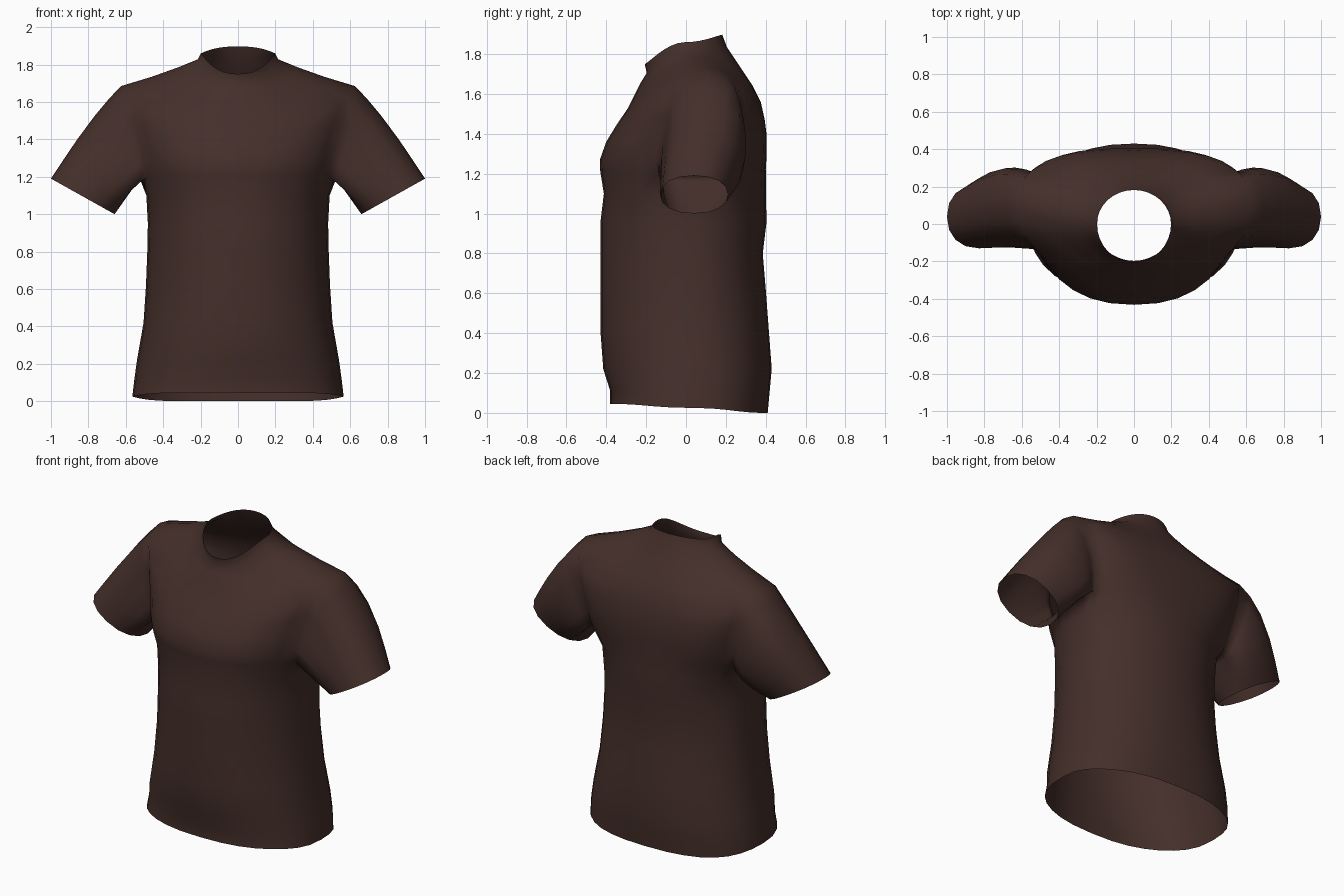
import bpy, bmesh
from math import sin, cos, pi, copysign
from mathutils import Vector

if "Cube" in bpy.data.objects:
    bpy.data.objects.remove(bpy.data.objects["Cube"])

N = 32      # columns around the body
K = 2       # armhole reaches K columns either side of the flank
ROWS = 4    # armhole height in rows

bm = bmesh.new()


def spow(v, p):
    return copysign(abs(v) ** p, v)


def body_ring(hw, yc, yf, yb, zf, zs, zb, nf, nb, power=6):
    """Squarish oval whose height blends from front, flank and back values."""
    ring = []
    for j in range(N):
        c, s = cos(2 * pi * j / N), sin(2 * pi * j / N)
        depth, z_mid, n = (yc - yf, zf, nf) if s < 0 else (yb - yc, zb, nb)
        w = abs(c) ** power
        ring.append(bm.verts.new((hw * spow(c, 2 / n),
                                  yc + depth * spow(s, 2 / n),
                                  zs * w + z_mid * (1 - w))))
    return ring


# Body from hem to below the armpits: height, half width, front y, back y, squareness
lower = [(0.11, .555, -.38, .42, 2.35), (0.22, .54, -.415, .43, 2.25),
         (0.42, .505, -.43, .415, 2.15), (0.62, .492, -.43, .40, 2.05),
         (0.80, .485, -.43, .385, 2.05), (0.95, .482, -.43, .403, 2.05),
         (1.10, .49, -.412, .402, 2.15)]
# Chest, shoulders and collar: half width, centre y, front y, back y,
# front z, flank z, back z, front squareness, back squareness, height blend
upper = [(.525, .08, -.43, .40, 1.21, 1.19, 1.22, 2.25, 2.5, 6),
         (.54, .09, -.432, .405, 1.27, 1.30, 1.30, 2.3, 2.8, 6),
         (.56, .10, -.40, .405, 1.36, 1.42, 1.39, 2.3, 3.0, 6),
         (.595, .11, -.345, .395, 1.45, 1.56, 1.47, 2.3, 3.0, 6),
         (.625, .11, -.29, .375, 1.53, 1.685, 1.56, 2.3, 2.8, 6),
         (.46, .08, -.255, .335, 1.60, 1.735, 1.64, 2.2, 2.5, 5),
         (.32, .05, -.225, .275, 1.66, 1.785, 1.73, 2.1, 2.2, 4),
         (.215, .01, -.197, .205, 1.705, 1.828, 1.835, 2, 2, 3),
         (.198, 0, -.207, .182, 1.75, 1.86, 1.897, 2, 2, 2.5)]

rings = [body_ring(.565, .03, -.38, .41, .045, .025, 0, 2.4, 2.4)]
rings += [body_ring(hw, .04, yf, yb, z, z, z, n, n) for z, hw, yf, yb, n in lower]
first = len(rings)
rings += [body_ring(*r) for r in upper]


def in_armhole(i, j):
    flank = min(j % (N // 2), N // 2 - 1 - j % (N // 2))
    return first <= i < first + ROWS and flank < K


for i in range(len(rings) - 1):
    for j in range(N):
        if not in_armhole(i, j):
            k = (j + 1) % N
            bm.faces.new((rings[i][j], rings[i][k], rings[i + 1][k], rings[i + 1][j]))

# Sleeves: armhole edge lofted out to a tilted cuff
for side in (1, -1):
    def vert(row, col):
        return rings[first + row][col % N if side > 0 else (N // 2 - col) % N]

    loop = [vert(0, c) for c in range(K + 1)]
    loop += [vert(r, K) for r in range(1, ROWS + 1)]
    loop += [vert(ROWS, c) for c in range(K - 1, -K - 1, -1)]
    loop += [vert(r, -K) for r in range(ROWS - 1, -1, -1)]
    loop += [vert(0, c) for c in range(-K + 1, 0)]
    M = len(loop)
    start = [v.co.copy() for v in loop]
    cuff = []
    for i in range(M):
        u, v = -spow(cos(2 * pi * i / M), .9), spow(sin(2 * pi * i / M), .9)
        cuff.append(Vector((side * (.83 + .17 * u), .04 + .17 * v, 1.095 + .095 * u)))
    prev = loop
    for t in (.15, .35, .6, .8, 1):
        bulge = sin(pi * t ** .8)
        row = []
        for i in range(M):
            p = start[i].lerp(cuff[i], t)
            top = max(0, -cos(2 * pi * i / M))
            p.y += bulge * .06 * max(0, sin(2 * pi * i / M))
            p += Vector((side * .012, .015, .012)) * bulge * top
            row.append(bm.verts.new(p))
        for i in range(M):
            k = (i + 1) % M
            bm.faces.new((prev[i], prev[k], row[k], row[i]))
        prev = row
    # soften the front and back of the armhole seam
    seam = [v for i, v in enumerate(loop) if 2 < i % 8 < 6]
    for _ in range(2):
        bmesh.ops.smooth_vert(bm, verts=seam, factor=.5,
                              use_axis_x=True, use_axis_y=True, use_axis_z=True)

bmesh.ops.recalc_face_normals(bm, faces=bm.faces)
mesh = bpy.data.meshes.new("shirt")
bm.to_mesh(mesh)
bm.free()
for p in mesh.polygons:
    p.use_smooth = True

# Dark brown cloth
cloth = bpy.data.materials.new("brown_cloth")
cloth.diffuse_color = (.058, .028, .023, 1)
cloth.use_nodes = True
cloth.node_tree.nodes["Principled BSDF"].inputs["Base Color"].default_value = cloth.diffuse_color
mesh.materials.append(cloth)
shirt = bpy.data.objects.new("shirt", mesh)
bpy.context.collection.objects.link(shirt)
